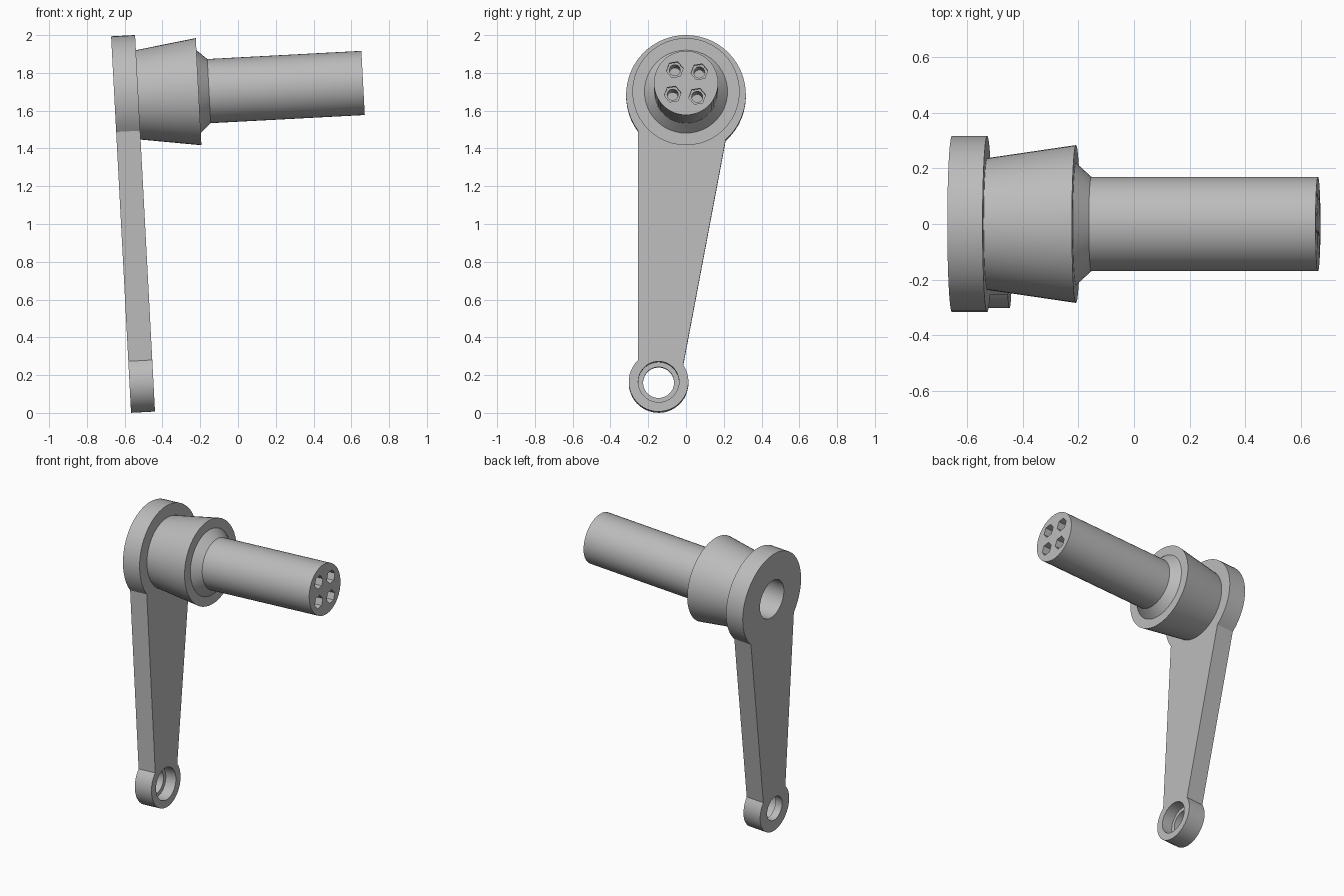
import bpy, bmesh
from math import cos, sin, asin, acos, pi, radians
from mathutils import Matrix

cube = bpy.data.objects.get("Cube")
if cube:
    bpy.data.objects.remove(cube, do_unlink=True)

# Local frame: x along the shaft, origin at the outer face of the arm's big eye
PLACE = Matrix.Translation((-0.655, 0, 1.677)) @ Matrix.Rotation(radians(-3.03), 4, 'Y')
THICK = 0.127
BIG_R, SMALL_R = 0.317, 0.158
SMALL_Y, SMALL_Z = -0.145, -1.521

grey = bpy.data.materials.new("Plain grey")
grey.use_nodes = True
grey.diffuse_color = (0.5, 0.5, 0.5, 1)
grey.node_tree.nodes["Principled BSDF"].inputs["Base Color"].default_value = (0.5, 0.5, 0.5, 1)


def arc(cy, cz, r, a0, a1, n):
    """Points of an arc in the y-z plane, both ends included."""
    return [(cy + r * cos(a0 + (a1 - a0) * i / n), cz + r * sin(a0 + (a1 - a0) * i / n))
            for i in range(n + 1)]


def circle(cy, cz, r, n=48, start=0.0):
    return arc(cy, cz, r, start, start + 2 * pi, n)[:-1]


def loft(name, sections):
    """Join outlines given as (x, points) into a closed solid."""
    bm = bmesh.new()
    rings = [[bm.verts.new((x, y, z)) for y, z in pts] for x, pts in sections]
    n = len(rings[0])
    for a, b in zip(rings, rings[1:]):
        for i in range(n):
            j = (i + 1) % n
            bm.faces.new((a[i], a[j], b[j], b[i]))
    bm.faces.new(rings[0])
    bm.faces.new(rings[-1])
    bmesh.ops.recalc_face_normals(bm, faces=bm.faces)
    mesh = bpy.data.meshes.new(name)
    bm.to_mesh(mesh)
    bm.free()
    mesh.materials.append(grey)
    obj = bpy.data.objects.new(name, mesh)
    obj.matrix_world = PLACE
    bpy.context.collection.objects.link(obj)
    return obj


def drill(name, cy, cz, r, x0, x1, n=48, start=0.0):
    outline = circle(cy, cz, r, n, start)
    cutter = loft(name, [(x0, outline), (x1, outline)])
    cutter.hide_render = True
    return cutter


def cut(obj, cutters):
    """Subtract the cutters, bake the result and discard the cutters."""
    for c in cutters:
        mod = obj.modifiers.new(c.name, 'BOOLEAN')
        mod.operation, mod.solver, mod.object = 'DIFFERENCE', 'EXACT', c
    bpy.context.view_layer.update()
    baked = bpy.data.meshes.new_from_object(obj.evaluated_get(bpy.context.evaluated_depsgraph_get()))
    obj.modifiers.clear()
    obj.data = baked
    for c in cutters:
        bpy.data.objects.remove(c, do_unlink=True)


# Arm: big eye, tapering web and small eye in one outline
left_y, right_top, right_low = -0.253, 0.21, -0.015
big = arc(0, 0, BIG_R, -acos(right_top / BIG_R), pi + asin(0.19 / BIG_R), 40)
small = arc(SMALL_Y, SMALL_Z, SMALL_R, pi - acos((SMALL_Y - left_y) / SMALL_R),
            2 * pi + acos((right_low - SMALL_Y) / SMALL_R), 32)
outline = big + small
arm = loft("crank_arm", [(0, outline), (THICK, outline)])
cut(arm, [
    drill("bore_cutter", 0, 0, 0.13, -0.1, 0.3),
    drill("eye_cutter", SMALL_Y, SMALL_Z, 0.082, -0.1, 0.3),
    drill("counterbore_cutter", SMALL_Y, SMALL_Z, 0.108, 0.05, 0.3),
])

# Hub and shaft: flared collar, stepped shoulder and plain shaft
profile = [(THICK, 0.237), (0.447, 0.284), (0.447, 0.22), (0.502, 0.17), (1.319, 0.17)]
shaft = loft("hub_and_shaft", [(x, circle(0, 0, r)) for x, r in profile])
cutters = [drill("hub_bore_cutter", 0, 0, 0.13, 0, 0.45)]
for k in range(4):
    a = radians(40 + 90 * k)
    y, z = 0.092 * cos(a), 0.092 * sin(a)
    cutters.append(drill("hex_cutter", y, z, 0.045, 1.26, 1.5, 6, radians(10)))
    cutters.append(drill("screw_hole_cutter", y, z, 0.029, 0.95, 1.4, 24))
cut(shaft, cutters)

# Smooth round walls, keep sharp edges
bpy.ops.object.select_all(action='DESELECT')
for obj in (arm, shaft):
    obj.select_set(True)
bpy.context.view_layer.objects.active = arm
bpy.ops.object.shade_smooth_by_angle(angle=radians(25))
